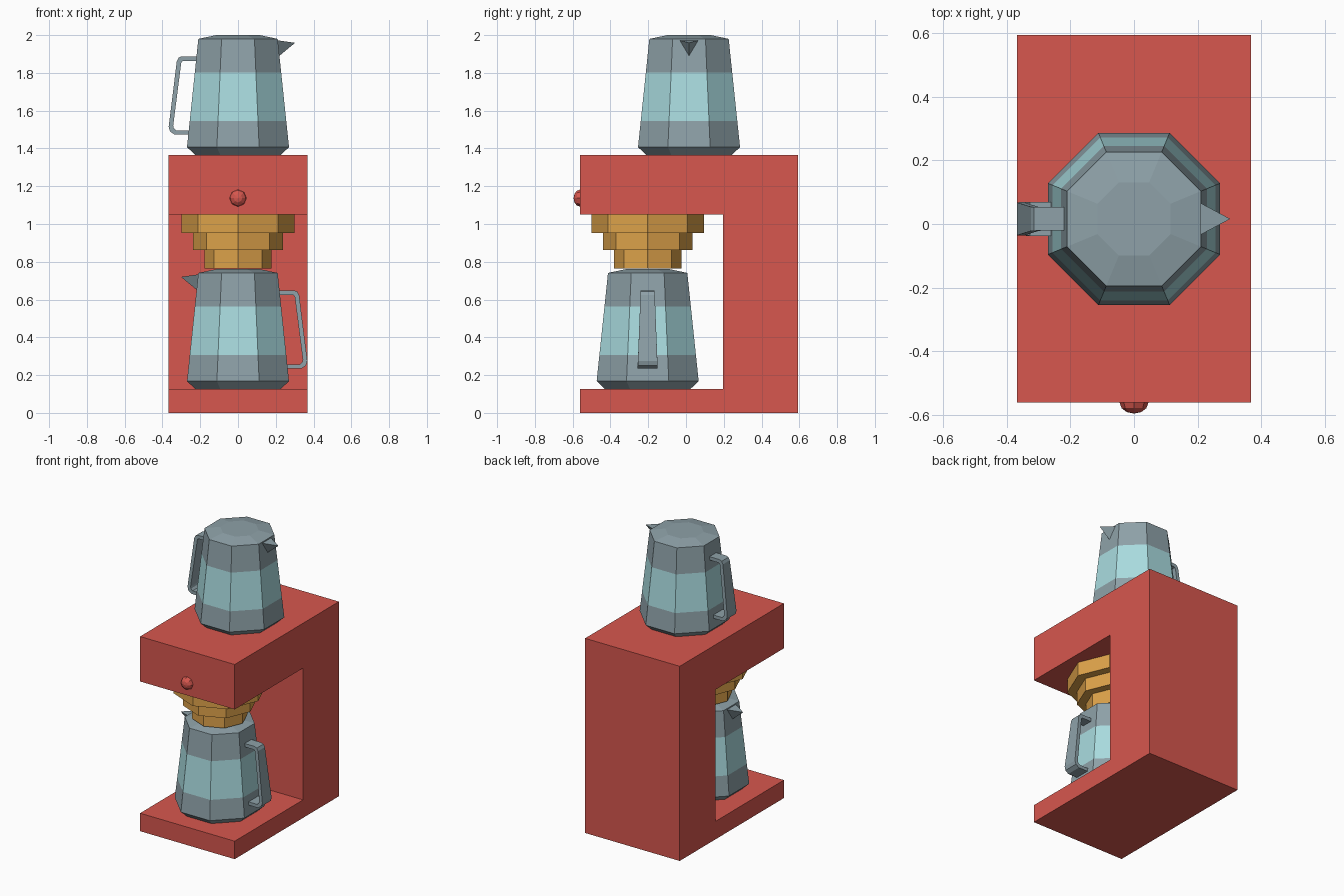
import bpy, bmesh, math
from mathutils import Matrix

if "Cube" in bpy.data.objects:
    bpy.data.objects.remove(bpy.data.objects["Cube"])


def material(name, rgb):
    m = bpy.data.materials.new(name)
    lin = [((c / 255 + 0.055) / 1.055) ** 2.4 for c in rgb]
    m.diffuse_color = (*lin, 1)
    m.use_nodes = True
    m.node_tree.nodes["Principled BSDF"].inputs["Base Color"].default_value = m.diffuse_color
    return m


RED = material("red casing", (215, 87, 78))
GLASS = material("pale teal glass", (169, 219, 223))
GREY = material("blue grey plastic", (142, 161, 168))
AMBER = material("amber filter", (221, 162, 74))


def finish(name, bm, mats, matrix=Matrix()):
    bmesh.ops.recalc_face_normals(bm, faces=bm.faces)
    bm.transform(matrix)
    mesh = bpy.data.meshes.new(name)
    bm.to_mesh(mesh)
    bm.free()
    for m in mats:
        mesh.materials.append(m)
    obj = bpy.data.objects.new(name, mesh)
    bpy.context.collection.objects.link(obj)
    return obj


def lathe(profile, phase):
    """Eight-sided solid from (radius, z) rings, capped at both ends."""
    bm = bmesh.new()
    rings = [[bm.verts.new((r * math.cos(phase + i * math.pi / 4),
                            r * math.sin(phase + i * math.pi / 4), z))
              for i in range(8)] for r, z in profile]
    for a, b in zip(rings, rings[1:]):
        for i in range(8):
            j = (i + 1) % 8
            bm.faces.new((a[i], a[j], b[j], b[i]))
    bm.faces.new(rings[0])
    bm.faces.new(rings[-1])
    return bm


# Casing: C-shaped side profile extruded across the width
bm = bmesh.new()
profile = [(-.561, 0), (.594, 0), (.594, 1.365), (-.561, 1.365),
           (-.561, 1.05), (.197, 1.05), (.197, .126), (-.561, .126)]
face = bm.faces.new([bm.verts.new((-.367, y, z)) for y, z in profile])
ext = bmesh.ops.extrude_face_region(bm, geom=[face])
for v in ext["geom"]:
    if isinstance(v, bmesh.types.BMVert):
        v.co.x = .367
finish("casing", bm, [RED])

# Front knob
bm = bmesh.new()
bmesh.ops.create_uvsphere(bm, u_segments=8, v_segments=6, radius=.045)
finish("knob", bm, [RED], Matrix.Translation((0, -.561, 1.137))
       @ Matrix.Diagonal((1, .76, 1, 1)) @ Matrix.Rotation(math.pi / 2, 4, 'X'))

# Stepped filter holder
steps = [(.178, .765), (.178, .862), (.237, .862), (.237, .953), (.298, .953), (.298, 1.052)]
finish("filter_holder", lathe(steps, 0), [AMBER], Matrix.Translation((0, -.203, 0)))


def pot(name, matrix):
    # Tapered jug: the middle band is glass
    def side(z):
        return .27 + (.21 - .27) * (z - .042) / (.615 - .042)
    k = 1 / math.cos(math.pi / 8)
    prof = [(.226, 0), (.27, .042), (side(.18), .18), (side(.438), .438), (.21, .615), (.115, .635)]
    bm = lathe([(r * k, z) for r, z in prof], math.pi / 8)
    for f in bm.faces:
        f.material_index = 1 if .18 < f.calc_center_median().z < .438 else 0
    finish(name + "_jug", bm, [GREY, GLASS], matrix)

    # Pointed spout
    bm = bmesh.new()
    for co in [(.205, -.052, .608), (.205, .052, .608), (.215, 0, .522), (.302, 0, .594)]:
        bm.verts.new(co)
    bmesh.ops.convex_hull(bm, input=bm.verts)
    finish(name + "_spout", bm, [GREY], matrix)

    # Bent strap handle that widens toward the bottom
    outer = [(-.2, .523), (-.297, .523), (-.314, .516), (-.324, .497),
             (-.367, .15), (-.36, .125), (-.335, .108), (-.24, .108)]
    inner = [(-.2, .499), (-.286, .499), (-.297, .496), (-.301, .485),
             (-.343, .156), (-.34, .143), (-.327, .131), (-.24, .131)]
    bm = bmesh.new()
    rings = []
    for o, i in zip(outer, inner):
        w = .053 - .016 * (o[1] - .108) / .415
        rings.append([bm.verts.new((x, y, z)) for (x, z), y in
                      ((o, -w), (o, w), (i, w), (i, -w))])
    for a, b in zip(rings, rings[1:]):
        for n in range(4):
            m = (n + 1) % 4
            bm.faces.new((a[n], a[m], b[m], b[n]))
    bm.faces.new(rings[0])
    bm.faces.new(rings[-1])
    finish(name + "_handle", bm, [GREY], matrix)


# Upper pot, and a lower one turned the other way
pot("upper_pot", Matrix.Translation((0, .016, 1.365)))
pot("lower_pot", Matrix.Translation((0, -.203, .126)) @ Matrix.Rotation(math.pi, 4, 'Z'))
